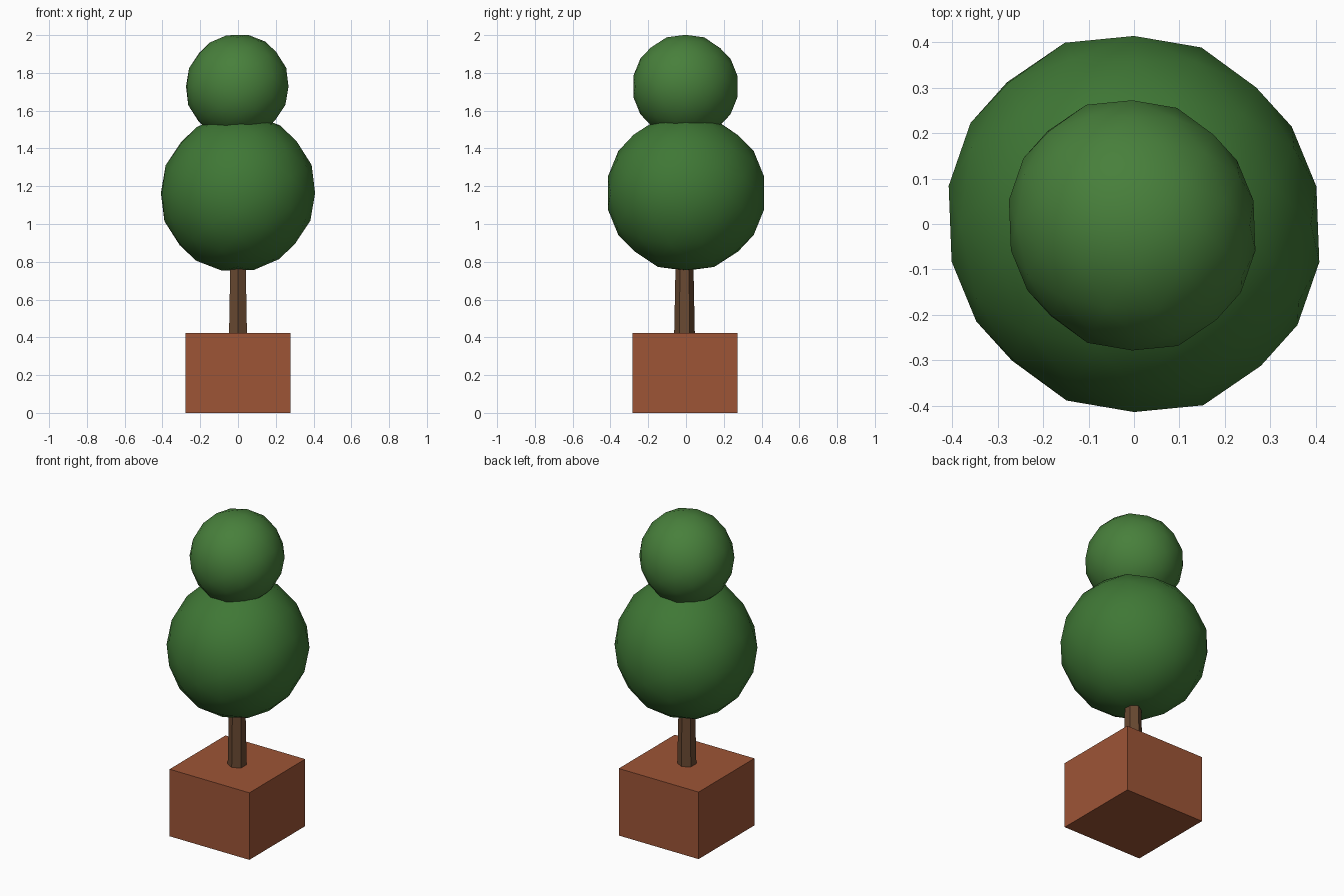
import bpy, bmesh
from mathutils import Vector

if "Cube" in bpy.data.objects:
    bpy.data.objects.remove(bpy.data.objects["Cube"])


def material(name, rgb):
    m = bpy.data.materials.new(name)
    m.diffuse_color = (*rgb, 1)
    m.use_nodes = True
    m.node_tree.nodes["Principled BSDF"].inputs["Base Color"].default_value = m.diffuse_color
    return m


def finish(bm, name, mat, smooth=False):
    bmesh.ops.recalc_face_normals(bm, faces=bm.faces[:])
    for f in bm.faces:
        f.smooth = smooth
    mesh = bpy.data.meshes.new(name)
    bm.to_mesh(mesh)
    bm.free()
    mesh.materials.append(mat)
    ob = bpy.data.objects.new(name, mesh)
    bpy.context.collection.objects.link(ob)
    return ob


def leaf_ball(name, radius, centre, mat):
    """Icosahedron, each edge cut in three, pushed out to a slightly uneven ball."""
    bm = bmesh.new()
    phi = (1 + 5 ** 0.5) / 2
    for a in (-1, 1):
        for b in (-phi, phi):
            for co in ((b, a, 0), (0, b, a), (a, 0, b)):
                bm.verts.new(co)
    bmesh.ops.convex_hull(bm, input=bm.verts[:])
    bmesh.ops.subdivide_edges(bm, edges=bm.edges[:], cuts=2, use_grid_fill=True)
    for v in bm.verts:
        n = v.co.normalized()
        uneven = 0.012 * (n.y ** 2 - n.x ** 2) - 0.04 * n.x * n.y + 0.025 * n.x * n.z
        v.co = n * radius * (1 + uneven) + Vector(centre)
    return finish(bm, name, mat, smooth=True)


terracotta = material("terracotta", (0.338, 0.09, 0.037))
bark = material("bark", (0.14, 0.066, 0.031))
leaf = material("leaf", (0.05, 0.186, 0.036))
leaf_light = material("leaf_light", (0.064, 0.214, 0.044))

# square planter
bm = bmesh.new()
bmesh.ops.create_cube(bm, size=1)
for v in bm.verts:
    v.co = Vector((v.co.x * 0.556, v.co.y * 0.556 - 0.006, (v.co.z + 0.5) * 0.422))
finish(bm, "planter", terracotta)

# six-sided tapered trunk
bm = bmesh.new()
bmesh.ops.create_cone(bm, cap_ends=True, segments=6, radius1=0.056, radius2=0.044, depth=0.6)
bmesh.ops.translate(bm, verts=bm.verts[:], vec=(0, -0.008, 0.65))
finish(bm, "trunk", bark)

# two clipped foliage balls
leaf_ball("lower_foliage", 0.418, (0, 0, 1.164), leaf)
leaf_ball("upper_foliage", 0.278, (-0.004, -0.003, 1.728), leaf_light)
